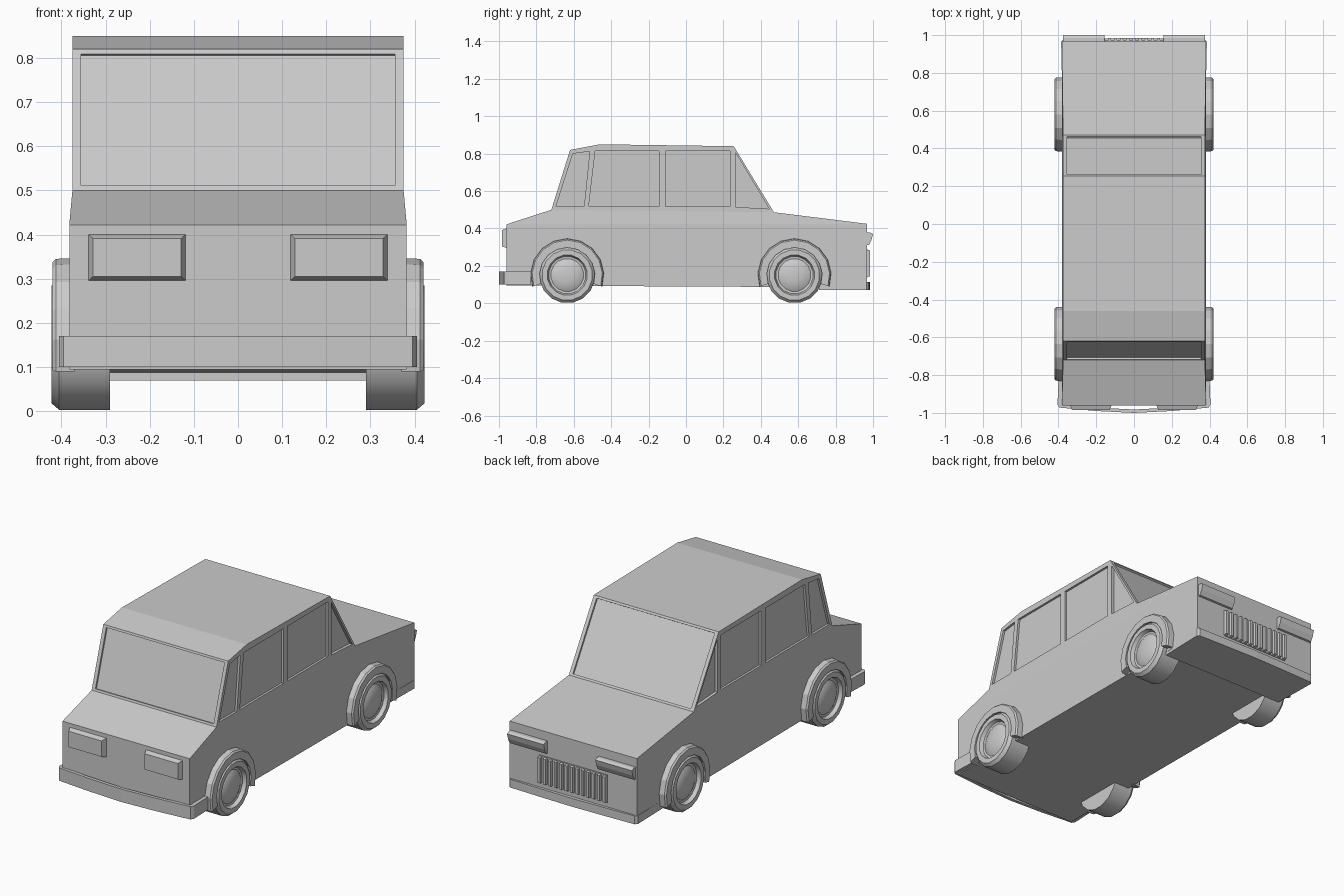
import bpy, bmesh, math
from mathutils import Vector

if "Cube" in bpy.data.objects:
    bpy.data.objects.remove(bpy.data.objects["Cube"])


def make(name, verts, faces):
    mesh = bpy.data.meshes.new(name)
    bm = bmesh.new()
    vs = [bm.verts.new(v) for v in verts]
    for f in faces:
        bm.faces.new([vs[i] for i in f])
    bmesh.ops.recalc_face_normals(bm, faces=bm.faces)
    bm.to_mesh(mesh)
    bm.free()
    ob = bpy.data.objects.new(name, mesh)
    bpy.context.collection.objects.link(ob)
    return ob


def loft(name, a, b):
    """Closed solid between two matching polygons."""
    n = len(a)
    faces = [tuple(range(n)), tuple(range(n, 2 * n))]
    faces += [(i, (i + 1) % n, n + (i + 1) % n, n + i) for i in range(n)]
    return make(name, list(a) + list(b), faces)


def side_prism(name, yz, x0, x1):
    return loft(name, [(x0, y, z) for y, z in yz], [(x1, y, z) for y, z in yz])


def plan_prism(name, xy, z0, z1):
    return loft(name, [(x, y, z0) for x, y in xy], [(x, y, z1) for x, y in xy])


def rect_y(x0, x1, z0, z1, y):
    return [(x0, y, z0), (x1, y, z0), (x1, y, z1), (x0, y, z1)]


# Body shell: three side bands, slightly narrower above the waist
outline = [(-.96, .095), (-.96, .422), (-.72, .5), (-.62, .82), (-.46, .85),
           (.255, .84), (.47, .487), (.967, .425), (.967, .085)]
width = [.382, .382, .375, .375, .375, .375, .375, .382, .382]
n = len(outline)
verts = [(s * w, y, z) for s in (-1, 1) for (y, z), w in zip(outline, width)]
faces = [(i, (i + 1) % n, n + (i + 1) % n, n + i) for i in range(n)]
for o in (0, n):
    faces += [tuple(o + i for i in band)
              for band in ((0, 1, 7, 8), (1, 2, 6, 7), (2, 3, 4, 5, 6))]
body = make("car_body", verts, faces)


# Window recesses
cutters = []
side_windows = [
    ([(-.695, .518), (-.605, .8), (-.515, .812), (-.545, .518)], .012),
    ([(-.52, .518), (-.485, .815), (-.145, .815), (-.145, .518)], .012),
    ([(-.11, .518), (-.11, .815), (.235, .815), (.235, .518)], .012),
    ([(.265, .515), (.265, .805), (.445, .505)], .016),
]
for s in (-1, 1):
    for yz, depth in side_windows:
        cutters.append(side_prism("window_cutter", yz, s * (.375 - depth), s * .5))


def glass_cutter(low, high):
    a, b = Vector(low), Vector(high)
    d = (b - a).normalized()
    out = Vector((d.y, -d.x))
    if out.y < 0:
        out = -out
    p, q = a + d * .012, b - d * .012
    yz = [p - out * .01, q - out * .01, q + out * .06, p + out * .06]
    return side_prism("glass_cutter", yz, -.355, .355)


cutters.append(glass_cutter(outline[2], outline[3]))
cutters.append(glass_cutter(outline[6], outline[5]))
bpy.context.view_layer.objects.active = body
for c in cutters:
    m = body.modifiers.new("recess", 'BOOLEAN')
    m.operation = 'DIFFERENCE'
    m.solver = 'EXACT'
    m.object = c
    bpy.ops.object.modifier_apply(modifier=m.name)
for c in cutters:
    bpy.data.objects.remove(c, do_unlink=True)

# Wrap-around bumper at the front, bowed and standing off the body
outer = [(.4, -.83), (.405, -.955), (.395, -.972), (.2, -.99), (0, -1)]
inner = [(.37, -.83), (.385, -.95), (.375, -.957), (.2, -.972), (0, -.982)]
half = lambda pts: pts + [(-x, y) for x, y in reversed(pts[:-1])]
o, i = half(outer), half(inner)
plan_prism("front_bumper", o + i[::-1], .1, .17)

# Low skirt bumper at the back
skirt = half([(.38, .71), (.386, .965), (.375, .976), (.2, .981), (0, .985)])
plan_prism("back_bumper", skirt, .07, .115)


# Wheels and arches
def wheel(name, s, cy, seg=16):
    prof = [(.15, .29), (.15, .405), (.135, .422), (.108, .422), (.1, .402),
            (.088, .4), (.07, .41), (.035, .417)]
    vs, fs = [], []
    for k in range(seg):
        t = 2 * math.pi * (k + .5) / seg
        vs += [(s * x, cy + r * math.cos(t), .151 + r * math.sin(t) * 1.005)
               for r, x in prof]
    m = len(prof)
    for k in range(seg):
        a, b = k * m, (k + 1) % seg * m
        fs += [(a + j, a + j + 1, b + j + 1, b + j) for j in range(m - 1)]
    fs += [tuple(k * m for k in range(seg)), tuple(k * m + m - 1 for k in range(seg))]
    ob = make(name, vs, fs)
    bpy.ops.object.select_all(action='DESELECT')
    ob.select_set(True)
    bpy.context.view_layer.objects.active = ob
    bpy.ops.object.shade_smooth_by_angle(angle=math.radians(30))


def arch(name, s, cy, seg=10):
    sect = [(.197, .37), (.195, .412), (.188, .42), (.148, .42), (.148, .37)]
    m = len(sect)
    vs, fs = [], []
    for k in range(seg + 1):
        t = math.radians(-18 + 216 * k / seg)
        vs += [(s * x, cy + r * math.cos(t), max(.09, .15 + r * math.sin(t)))
               for r, x in sect]
        if k:
            a, b = (k - 1) * m, k * m
            fs += [(a + j, a + (j + 1) % m, b + (j + 1) % m, b + j) for j in range(m)]
    fs += [tuple(range(m)), tuple(range(seg * m, seg * m + m))]
    make(name, vs, fs)


for s, side in ((-1, "left"), (1, "right")):
    for cy, end in ((-.635, "front"), (.58, "back")):
        wheel(f"{end}_{side}_wheel", s, cy)
        arch(f"{end}_{side}_arch", s, cy)
    # Bevelled lamp blocks at the front, wedge lamps at the back
    xa, xb = sorted((s * .115, s * .342))
    ob = loft(f"front_{side}_lamp", rect_y(xa, xb, .293, .404, -.95),
              rect_y(xa + .014, xb - .014, .305, .391, -.985))
    side_prism(f"back_{side}_lamp",
               [(.955, .378), (.985, .378), (1, .37), (.992, .34), (.978, .312), (.955, .308)],
               s * .155, s * .375)

# Slatted grille
count = 13
for k in range(count):
    x = -.195 + .39 * k / (count - 1)
    loft(f"grille_slat_{k}", rect_y(x - .011, x + .011, .14, .288, .955),
         rect_y(x - .007, x + .007, .145, .283, .985))
loft("grille_panel", rect_y(-.205, .205, .138, .29, .955), rect_y(-.205, .205, .138, .29, .971))
